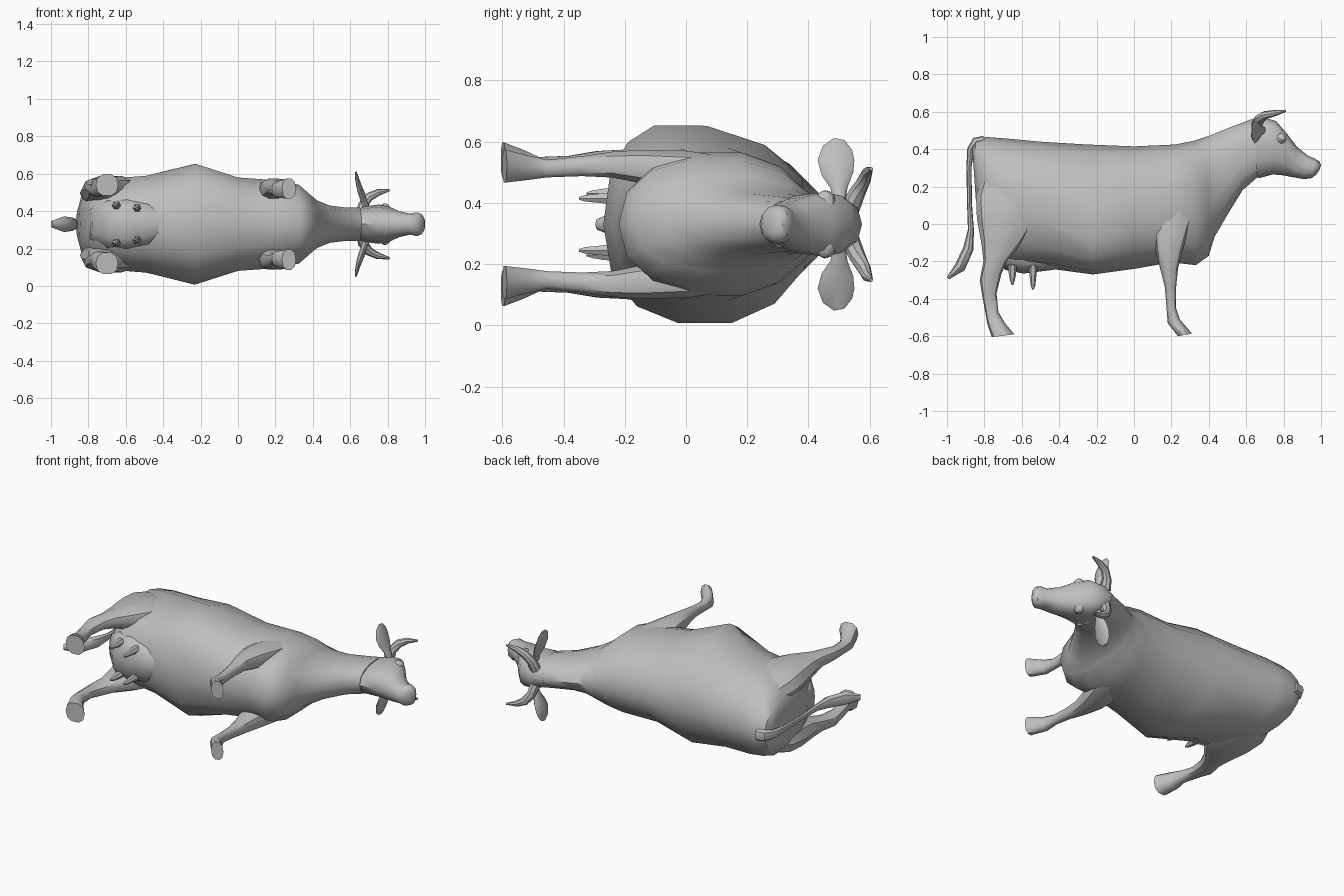
import bpy, bmesh, math
from mathutils import Vector

MID = 0.33  # height of the animal's symmetry plane (it lies on its side)
grey = bpy.data.materials.new("plain grey")
grey.diffuse_color = (0.52, 0.52, 0.52, 1)


def skin(name, rings, angle=32):
    """Bridge closed rings into a capped solid."""
    bm = bmesh.new()
    loops = [[bm.verts.new((p[0], p[1], p[2] + MID)) for p in r] for r in rings]
    n = len(loops[0])
    for a, b in zip(loops, loops[1:]):
        for i in range(n):
            j = (i + 1) % n
            bm.faces.new((a[i], a[j], b[j], b[i]))
    bm.faces.new(loops[0])
    bm.faces.new(loops[-1])
    bmesh.ops.recalc_face_normals(bm, faces=bm.faces)
    me = bpy.data.meshes.new(name)
    bm.to_mesh(me)
    bm.free()
    me.materials.append(grey)
    ob = bpy.data.objects.new(name, me)
    bpy.context.collection.objects.link(ob)
    bpy.ops.object.select_all(action='DESELECT')
    ob.select_set(True)
    bpy.context.view_layer.objects.active = ob
    bpy.ops.object.shade_smooth_by_angle(angle=math.radians(angle))
    return ob


def loft(name, sections, n=12, top=0.85, low=0.85, side=1, angle=32):
    """Sections: first edge x, y, second edge x, y, sideways centre, half width,
    then optionally where the widest point lies (0..1) and its side-to-side shift."""
    rings = []
    for x1, y1, x2, y2, w, hw, *extra in sections:
        m = extra[0] if extra else 0.5
        shift = extra[1] if len(extra) > 1 else 0
        ring = []
        for i in range(n):
            a = 2 * math.pi * i / n
            c, s = math.cos(a), math.sin(a)
            power = top if c > 0 else low
            c = math.copysign(abs(c) ** power, c)
            s = math.copysign(abs(s) ** power, s)
            k = m + shift * s
            t = k * (1 - c) if c > 0 else k - (1 - k) * c
            ring.append((x1 + (x2 - x1) * t, y1 + (y2 - y1) * t, side * w + s * hw))
        rings.append(ring)
    return skin(name, rings, angle)


def tube(name, pts, n=8, ref=(0, 1, 0), side=1):
    """Points: x, y, sideways, radius along ref, radius across ref."""
    pos = [Vector((p[0], p[1], p[2] * side)) for p in pts]
    rings = []
    for i, p in enumerate(pts):
        t = (pos[min(i + 1, len(pos) - 1)] - pos[max(i - 1, 0)]).normalized()
        r = Vector(ref)
        u = (r - t * r.dot(t)).normalized()
        v = t.cross(u)
        rings.append([pos[i] + u * p[3] * math.cos(2 * math.pi * k / n)
                      + v * p[4] * math.sin(2 * math.pi * k / n) for k in range(n)])
    return skin(name, rings, 40)


# Trunk and neck
loft("body", [
    (-0.865, 0.41, -0.845, 0.12, 0, 0.08),
    (-0.85, 0.445, -0.81, -0.04, 0, 0.16, 0.45),
    (-0.79, 0.465, -0.75, -0.17, 0, 0.22, 0.45),
    (-0.68, 0.457, -0.66, -0.22, 0, 0.25, 0.47),
    (-0.50, 0.44, -0.48, -0.235, 0, 0.265, 0.48),
    (-0.25, 0.425, -0.22, -0.27, 0, 0.33, 0.59, 0.08),
    (0.00, 0.415, 0.00, -0.24, 0, 0.255, 0.55),
    (0.22, 0.425, 0.20, -0.205, 0, 0.24, 0.5),
    (0.32, 0.445, 0.33, -0.22, 0, 0.215, 0.52),
    (0.38, 0.465, 0.40, -0.17, 0, 0.155, 0.52),
    (0.41, 0.475, 0.43, -0.07, 0, 0.13),
    (0.47, 0.50, 0.50, 0.05, 0, 0.102),
    (0.55, 0.53, 0.58, 0.18, 0, 0.092),
    (0.64, 0.565, 0.66, 0.25, 0, 0.09)], n=14, top=0.98, low=0.85, angle=45)

# Head and muzzle
loft("head", [
    (0.60, 0.55, 0.62, 0.27, 0, 0.07),
    (0.68, 0.575, 0.67, 0.245, 0, 0.095, 0.4),
    (0.76, 0.55, 0.74, 0.265, 0, 0.105, 0.35),
    (0.82, 0.48, 0.80, 0.26, 0, 0.092, 0.35),
    (0.87, 0.415, 0.85, 0.25, 0, 0.07),
    (0.93, 0.365, 0.91, 0.24, 0, 0.056),
    (0.965, 0.35, 0.95, 0.245, 0, 0.064),
    (0.99, 0.335, 0.975, 0.265, 0, 0.053),
    (1.00, 0.315, 0.99, 0.285, 0, 0.03)], n=12, top=0.8, low=0.9, angle=45)

# Tail with brush
tube("tail", [
    (-0.80, 0.452, 0, 0.02, 0.035), (-0.845, 0.44, 0, 0.025, 0.035),
    (-0.872, 0.40, 0, 0.02, 0.028), (-0.882, 0.31, 0, 0.014, 0.02),
    (-0.88, 0.12, 0, 0.013, 0.015), (-0.872, -0.03, 0, 0.016, 0.02),
    (-0.885, -0.13, 0, 0.028, 0.036), (-0.93, -0.23, 0, 0.03, 0.042),
    (-0.995, -0.29, 0, 0.008, 0.018)], ref=(1, 0, 0))

# Udder
loft("udder", [
    (-0.80, -0.02, -0.78, -0.15, 0, 0.08),
    (-0.71, -0.05, -0.69, -0.245, 0, 0.13),
    (-0.60, -0.05, -0.59, -0.265, 0, 0.14),
    (-0.50, -0.08, -0.47, -0.25, 0, 0.12),
    (-0.38, -0.10, -0.36, -0.235, 0, 0.05)], n=12, angle=50)

for side, tag in ((1, "upper"), (-1, "lower")):
    # Hind leg from thigh to hoof
    loft("hind_leg_" + tag, [
        (-0.58, 0.26, -0.80, 0.28, 0.14, 0.06),
        (-0.53, 0.12, -0.845, 0.15, 0.165, 0.085),
        (-0.52, 0.01, -0.84, 0.03, 0.178, 0.083),
        (-0.59, -0.09, -0.815, -0.11, 0.19, 0.068),
        (-0.68, -0.20, -0.805, -0.20, 0.20, 0.046),
        (-0.71, -0.27, -0.825, -0.30, 0.205, 0.036),
        (-0.735, -0.37, -0.81, -0.39, 0.195, 0.03),
        (-0.725, -0.47, -0.79, -0.50, 0.185, 0.036),
        (-0.69, -0.53, -0.785, -0.53, 0.195, 0.05),
        (-0.64, -0.59, -0.76, -0.605, 0.21, 0.06)], n=10, side=side, angle=40)
    # Front leg from shoulder to hoof
    loft("front_leg_" + tag, [
        (0.28, 0.16, 0.16, 0.14, 0.165, 0.055),
        (0.31, 0.02, 0.10, -0.03, 0.175, 0.068),
        (0.26, -0.14, 0.115, -0.14, 0.188, 0.058),
        (0.235, -0.24, 0.14, -0.24, 0.195, 0.044),
        (0.225, -0.34, 0.165, -0.34, 0.19, 0.034),
        (0.225, -0.45, 0.175, -0.46, 0.182, 0.03),
        (0.245, -0.51, 0.18, -0.53, 0.185, 0.042),
        (0.31, -0.585, 0.235, -0.60, 0.19, 0.056)], n=10, side=side, angle=40)
    # Ear, a flat leaf
    tube("ear_" + tag, [
        (0.69, 0.50, 0.07, 0.02, 0.02), (0.675, 0.50, 0.12, 0.028, 0.016),
        (0.66, 0.495, 0.165, 0.052, 0.018), (0.645, 0.49, 0.21, 0.06, 0.014),
        (0.635, 0.495, 0.25, 0.048, 0.01), (0.63, 0.50, 0.278, 0.018, 0.005)],
        side=side)
    # Curved horn
    tube("horn_" + tag, [
        (0.66, 0.535, 0.05, 0.032, 0.032), (0.67, 0.56, 0.105, 0.027, 0.027),
        (0.70, 0.582, 0.145, 0.022, 0.024), (0.75, 0.592, 0.17, 0.017, 0.018),
        (0.81, 0.605, 0.182, 0.006, 0.006)], side=side)
    # Eye bulge
    tube("eye_" + tag, [
        (0.785, 0.455, 0.07, 0.036, 0.032), (0.788, 0.458, 0.098, 0.026, 0.024),
        (0.79, 0.46, 0.108, 0.012, 0.012)], side=side)
    # Nostril rim
    tube("nostril_" + tag, [
        (0.965, 0.32, 0.025, 0.018, 0.018), (0.988, 0.32, 0.034, 0.012, 0.012)],
        n=6, side=side)
    # Teats
    for where, x, w, end in (("rear", -0.65, 0.10, -0.325), ("fore", -0.54, 0.085, -0.35)):
        tube("teat_" + where + "_" + tag, [
            (x, -0.22, w, 0.024, 0.024), (x, -0.27, w, 0.019, 0.019),
            (x, end + 0.02, w, 0.012, 0.012), (x, end, w, 0.005, 0.005)],
            n=6, ref=(1, 0, 0), side=side)
